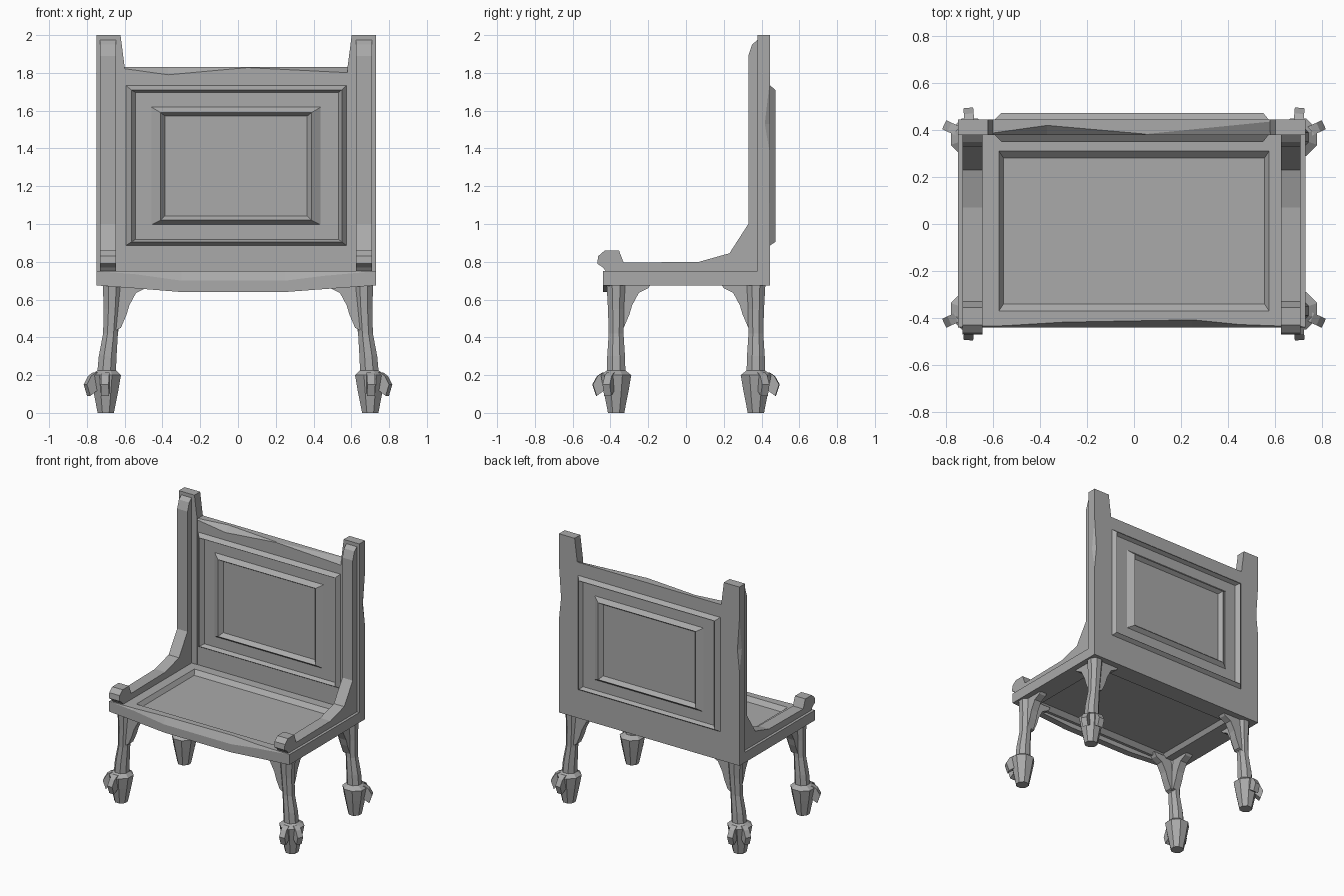
import bpy, bmesh
from math import cos, sin, pi, radians

cube = bpy.data.objects.get("Cube")
if cube:
    bpy.data.objects.remove(cube, do_unlink=True)

grey = bpy.data.materials.new("stone grey")
grey.use_nodes = True
colour = (0.4, 0.4, 0.4, 1)
grey.diffuse_color = colour
grey.node_tree.nodes["Principled BSDF"].inputs["Base Color"].default_value = colour


def loft(name, sections, loop=False):
    """Skin equal-length closed sections; cap the ends, or close into a loop."""
    bm = bmesh.new()
    rows = [[bm.verts.new(p) for p in s] for s in sections]
    pairs = list(zip(rows, rows[1:]))
    if loop:
        pairs.append((rows[-1], rows[0]))
    else:
        bm.faces.new(rows[0])
        bm.faces.new(rows[-1])
    n = len(rows[0])
    for a, b in pairs:
        for i in range(n):
            j = (i + 1) % n
            bm.faces.new((a[i], a[j], b[j], b[i]))
    bmesh.ops.recalc_face_normals(bm, faces=bm.faces)
    mesh = bpy.data.meshes.new(name)
    bm.to_mesh(mesh)
    bm.free()
    mesh.materials.append(grey)
    obj = bpy.data.objects.new(name, mesh)
    bpy.context.scene.collection.objects.link(obj)
    return obj


def rect(u0, u1, v0, v1):
    return [(u0, v0), (u1, v0), (u1, v1), (u0, v1)]


def flat(outline, z):
    return [(u, v, z) for u, v in outline]


def upright(outline, y):
    return [(u, y, v) for u, v in outline]


def across(outline, x):
    return [(x, u, v) for u, v in outline]


MID = -0.01  # centre line of the body


def side_x(s, x):
    return MID + s * x


# Seat: frame with a bevelled opening, sunken panel, sagging front lip
outer = rect(-0.75, 0.73, -0.40, 0.44)
border = rect(-0.575, 0.575, -0.37, 0.31)
inner = rect(-0.555, 0.555, -0.34, 0.28)
loft("seat_frame", [flat(outer, 0.675), flat(outer, 0.75), flat(border, 0.75),
                    flat(inner, 0.72), flat(inner, 0.705), flat(border, 0.675)], loop=True)
loft("seat_panel", [flat(border, 0.705), flat(border, 0.72)])

lip = []
for x, bottom, front, chip in [(-0.75, 0.675, 0.75, -0.44), (-0.55, 0.66, 0.735, -0.435),
                               (-0.3, 0.64, 0.7, -0.42), (0.25, 0.64, 0.7, -0.41),
                               (0.45, 0.655, 0.725, -0.43), (0.73, 0.675, 0.75, -0.44)]:
    lip.append(across([(-0.44, bottom), (-0.44, front), (chip + 0.002, 0.75),
                       (-0.39, 0.75), (-0.39, bottom)], x))
loft("seat_front_lip", lip)

# Back board with a worn top edge
board = []
for x, top_y, front_z in [(-0.62, 0.385, 1.825), (-0.37, 0.42, 1.79),
                          (0.05, 0.383, 1.828), (0.6, 0.438, 1.8)]:
    board.append(across([(0.38, 0.675), (0.445, 0.675), (0.445, 1.83),
                         (top_y, 1.83), (0.38, front_z)], x))
loft("back_board", board)

# Ridge mouldings on both faces of the back board
ridges = {"outer": (rect(-0.595, 0.575, 0.885, 1.735), rect(-0.565, 0.55, 0.905, 1.71),
                    rect(-0.54, 0.53, 0.92, 1.695)),
          "inner": (rect(-0.46, 0.44, 0.995, 1.62), rect(-0.41, 0.39, 1.02, 1.59),
                    rect(-0.385, 0.365, 1.045, 1.57))}
for face, base, crest in [("front", 0.382, 0.35), ("rear", 0.443, 0.473)]:
    for kind, (a, b, c) in ridges.items():
        loft(f"{face}_{kind}_moulding",
             [upright(a, base), upright(b, crest), upright(c, base)], loop=True)

rail_profile = [(-0.42, 0.745), (-0.44, 0.77), (-0.47, 0.79), (-0.465, 0.83), (-0.43, 0.86),
                (-0.355, 0.86), (-0.33, 0.795), (0.07, 0.8), (0.23, 0.845), (0.33, 1.0),
                (0.33, 1.89), (0.35, 1.95), (0.385, 1.98), (0.385, 0.745)]

for s, label in [(-1, "right"), (1, "left")]:
    # Back post with a chipped outer rear edge
    post = []
    for z, inside, chip in [(0.675, 0.59, 0.001), (1.38, 0.59, 0.002), (1.53, 0.59, 0.028),
                            (1.75, 0.59, 0.002), (1.83, 0.59, 0.001), (2.0, 0.612, 0.001)]:
        corner = [(inside, 0.378), (0.74, 0.378), (0.74, 0.445 - chip),
                  (0.74 - chip * 0.6, 0.445), (inside, 0.445)]
        post.append(flat([(side_x(s, x), y) for x, y in corner], z))
    loft(f"{label}_back_post", post)
    # Arm rail sweeping up the post
    loft(f"{label}_arm_rail", [across(rail_profile, side_x(s, x)) for x in (0.635, 0.72)])

# Legs: height, radius, outward shift of the centre
leg_rings = [(0.0, 0.044, 0.7), (0.12, 0.068, 0.7), (0.2, 0.082, 0.7), (0.225, 0.05, 0.695),
             (0.3, 0.048, 0.69), (0.42, 0.04, 0.675), (0.55, 0.044, 0.668), (0.69, 0.052, 0.665)]
toe_profile = [(0.03, 0.215), (0.07, 0.215), (0.1, 0.195), (0.125, 0.15),
               (0.105, 0.09), (0.07, 0.115), (0.03, 0.12)]
bracket_profile = [(0.0, 0.69), (0.19, 0.69), (0.17, 0.66), (0.12, 0.635),
                   (0.085, 0.57), (0.07, 0.52), (0.04, 0.45), (0.0, 0.43)]


def radial(profile, cx, cy, dx, dy, half):
    """Extrude an (outward, height) profile sideways along direction dx, dy."""
    return [[(cx + dx * r - dy * w, cy + dy * r + dx * w, z) for r, z in profile]
            for w in (-half, half)]


for sy, end in [(-1, "front"), (1, "back")]:
    for sx, label in [(-1, "right"), (1, "left")]:
        cy = sy * 0.37
        rings = []
        for z, r, cx in leg_rings:
            rings.append([(sx * cx + r * cos(pi / 8 + i * pi / 4) * 1.06,
                           cy + r * sin(pi / 8 + i * pi / 4) * 1.06, z) for i in range(8)])
        name = f"{end}_{label}"
        loft(f"{name}_leg", rings)
        for i, angle in enumerate((25, 85)):
            a = radians(angle)
            toe = radial(toe_profile, sx * 0.695, cy, sx * cos(a), sy * sin(a), 0.021)
            loft(f"{name}_toe_{i + 1}", toe)
        for i, (dx, dy) in enumerate([(-sx, 0), (0, -sy)]):
            loft(f"{name}_bracket_{i + 1}",
                 radial(bracket_profile, sx * 0.66, cy, dx, dy, 0.028))
